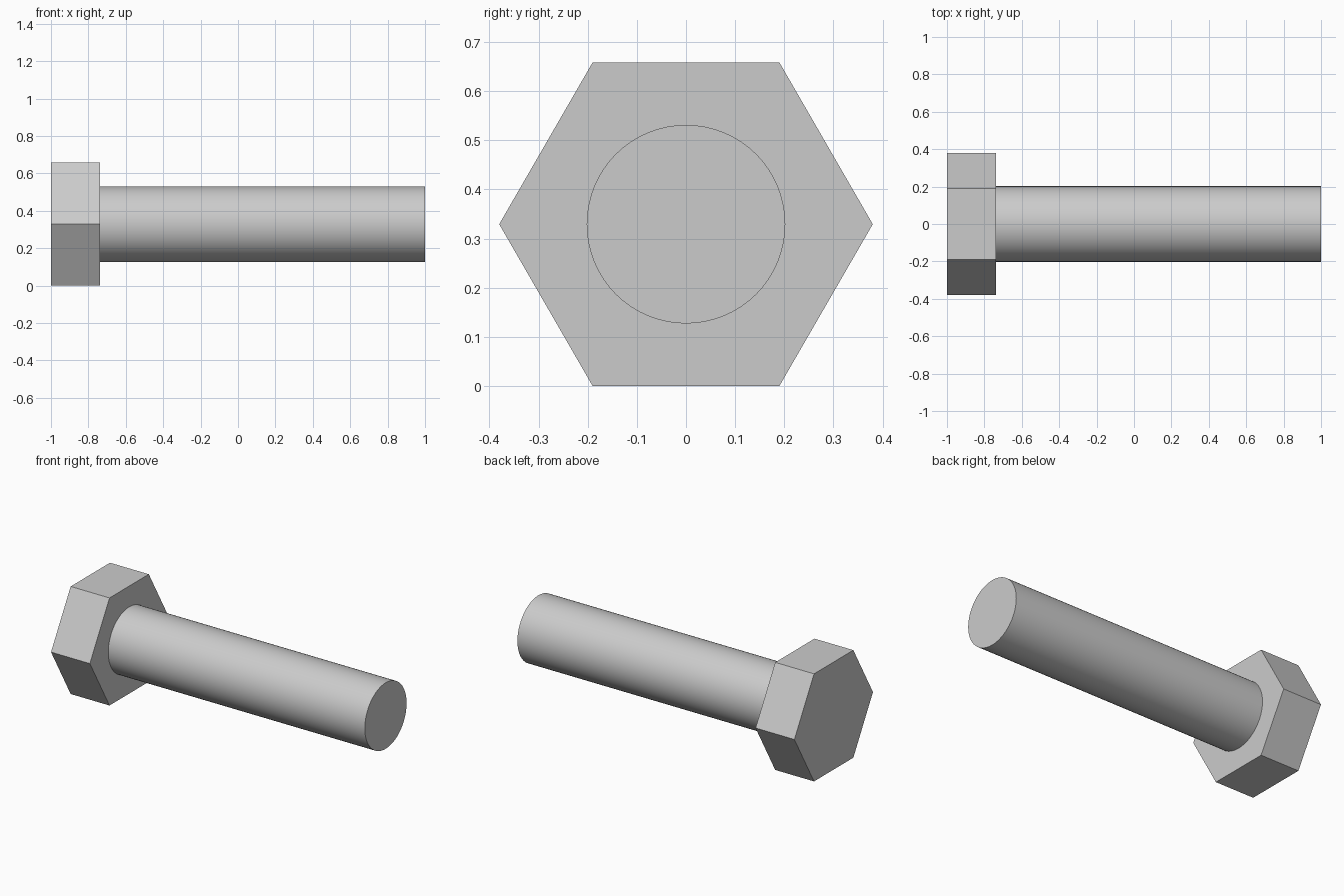
import bpy
import math

cube = bpy.data.objects.get("Cube")
if cube:
    bpy.data.objects.remove(cube, do_unlink=True)

# Plain grey metal
steel = bpy.data.materials.new("grey_steel")
steel.use_nodes = True
colour = (0.6, 0.6, 0.6, 1)
steel.diffuse_color = colour
steel.node_tree.nodes["Principled BSDF"].inputs["Base Color"].default_value = colour

HEAD_RADIUS = 0.38
AXIS_Z = HEAD_RADIUS * math.cos(math.pi / 6)   # head rests on a flat
HEAD_END = -0.737


def bar(name, sides, radius, x0, x1):
    """Closed prism lying along x between x0 and x1."""
    bpy.ops.mesh.primitive_cylinder_add(
        vertices=sides, radius=radius, depth=x1 - x0,
        location=((x0 + x1) / 2, 0, AXIS_Z), rotation=(0, math.pi / 2, 0))
    obj = bpy.context.object
    obj.name = name
    obj.data.materials.append(steel)
    return obj


# Hexagonal head, points to the sides
bar("hex_head", 6, HEAD_RADIUS, -1, HEAD_END)

# Round shank
bar("shank", 64, 0.202, HEAD_END, 1)
bpy.ops.object.shade_smooth_by_angle(angle=math.radians(30))
